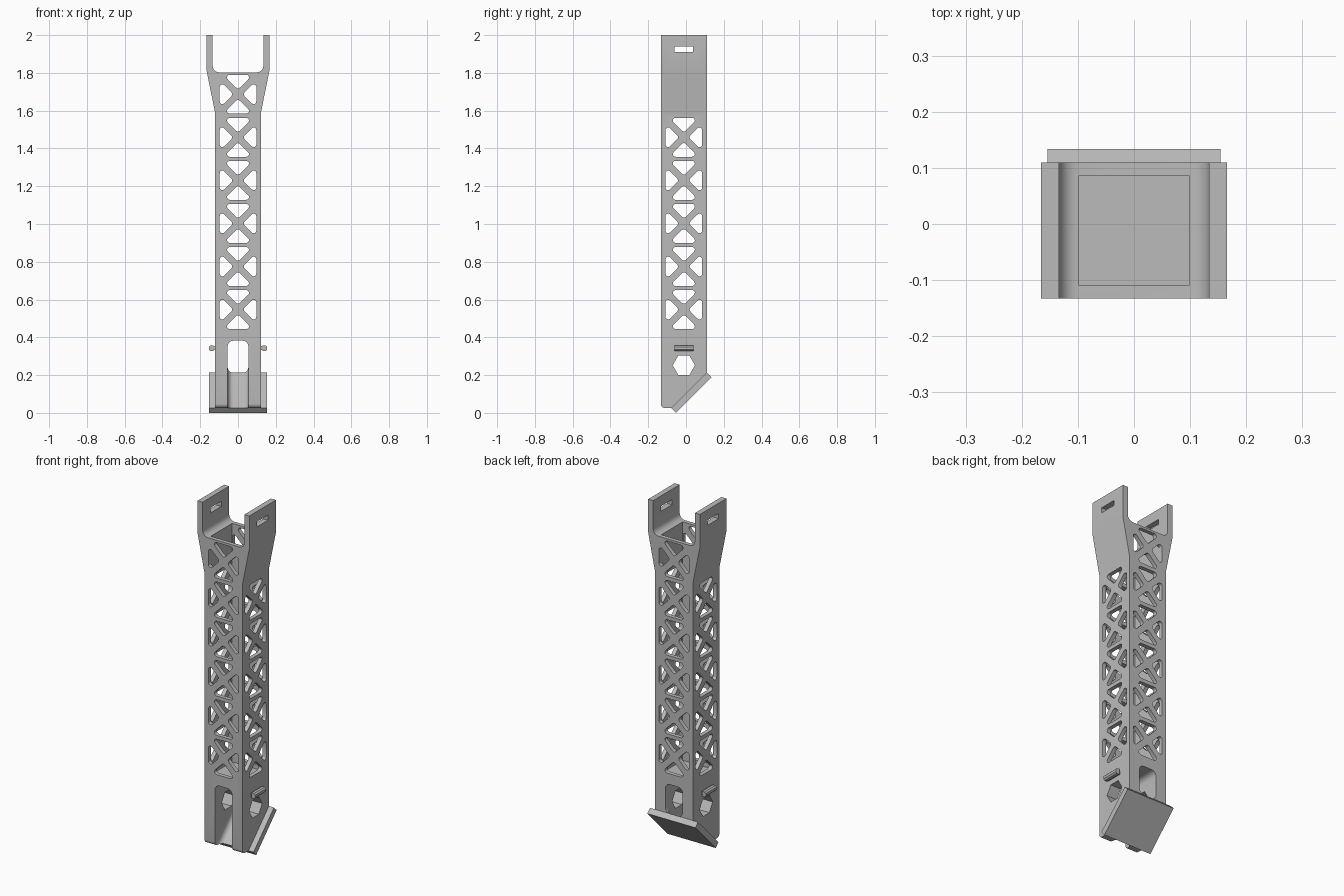
import bpy, bmesh, math
from mathutils import Vector

cube = bpy.data.objects.get("Cube")
if cube:
    bpy.data.objects.remove(cube)

CY = -0.0115            # depth centre of the square tube
HALF = 0.1215           # half width of the tube
INNER = 0.098           # half width of the cavity

grey = bpy.data.materials.new("mid_grey")
grey.use_nodes = True
COLOUR = (0.5, 0.5, 0.5, 1)
grey.diffuse_color = COLOUR
grey.node_tree.nodes["Principled BSDF"].inputs["Base Color"].default_value = COLOUR


def rounded(points, steps=5):
    """Outline from (a, b, radius) corners, each rounded with an arc."""
    out, n = [], len(points)
    for i, (a, b, r) in enumerate(points):
        p = Vector((a, b))
        if r == 0:
            out.append(p)
            continue
        u = (Vector(points[i - 1][:2]) - p).normalized()
        v = (Vector(points[(i + 1) % n][:2]) - p).normalized()
        half = u.angle(v) / 2
        mid = (u + v).normalized()
        centre = p + mid * r / math.sin(half)
        start = p + u * r / math.tan(half) - centre
        sweep = math.pi - 2 * half
        if start.x * mid.y - start.y * mid.x > 0:
            sweep = -sweep
        # the arc bulges towards the corner
        for k in range(steps + 1):
            t = sweep * k / steps
            c, s = math.cos(t), math.sin(t)
            out.append(centre + Vector((start.x * c - start.y * s,
                                        start.x * s + start.y * c)))
    return out


def rect(a0, a1, b0, b1, r=0):
    return rounded([(a0, b0, r), (a1, b0, r), (a1, b1, r), (a0, b1, r)])


def prism(name, outlines, axis, lo, hi):
    """Extrude outlines along x (outline is y, z) or y (outline is x, z)."""
    bm = bmesh.new()
    for outline in outlines:
        ends = []
        for d in (lo, hi):
            ends.append([bm.verts.new((d, p[0], p[1]) if axis == "x" else (p[0], d, p[1]))
                         for p in outline])
        bm.faces.new(ends[0])
        bm.faces.new(ends[1][::-1])
        n = len(outline)
        for i in range(n):
            j = (i + 1) % n
            bm.faces.new((ends[0][j], ends[0][i], ends[1][i], ends[1][j]))
    bmesh.ops.recalc_face_normals(bm, faces=bm.faces)
    mesh = bpy.data.meshes.new(name)
    bm.to_mesh(mesh)
    bm.free()
    mesh.materials.append(grey)
    obj = bpy.data.objects.new(name, mesh)
    bpy.context.collection.objects.link(obj)
    return obj


def boolean(target, cutter, operation="DIFFERENCE"):
    mod = target.modifiers.new("cut", "BOOLEAN")
    mod.object, mod.operation, mod.solver = cutter, operation, "EXACT"
    bpy.context.view_layer.objects.active = target
    bpy.ops.object.modifier_apply(modifier=mod.name)
    bpy.data.objects.remove(cutter)


def truss_cell(ca, cb, half=0.103, wide=0.097, web=0.025, r=0.014):
    """Four rounded triangles left open by crossed struts."""
    cells = []
    for sx, sy in ((1, 0), (-1, 0), (0, 1), (0, -1)):
        reach = wide if sx else half
        side = reach - web
        tri = [(web, 0), (reach, side), (reach, -side)]
        cells.append(rounded([(ca + d * sx - w * sy, cb + d * sy + w * sx, r)
                              for d, w in tri]))
    return cells


levels = [0.547 + 0.228 * k for k in range(6)]

# Tube with flared shoulders and two fork ears
right_half = [(HALF, 0, 0), (HALF, 1.59, 0), (0.166, 1.81, 0),
              (0.166, 2, 0), (0.134, 2, 0), (0.134, 1.803, 0.034)]
outline = rounded(right_half + [(-a, b, r) for a, b, r in reversed(right_half)])
body = prism("lattice_leg", [outline], "y", -0.3, 0.3)

# Side silhouette with the rounded toe and slanted heel
side = rounded([(CY - HALF, 2.1, 0), (CY - HALF, 0.026, 0.022),
                (-0.077, 0.026, 0), (CY + HALF, 0.213, 0), (CY + HALF, 2.1, 0)])
boolean(body, prism("side_cutter", [side], "x", -0.4, 0.4), "INTERSECT")

# Hollow core
core = prism("core_cutter", [rect(-INNER, INNER, 0.42, 1.9)], "y",
             CY - INNER, CY + INNER)
boolean(body, core)

# Front and back openings: lattice and foot slot
holes = [rect(-0.055, 0.055, 0.212, 0.382, 0.03)]
for z in levels:
    holes += truss_cell(0, z)
boolean(body, prism("front_cutter", holes, "y", -0.3, 0.3))

# Side openings: lattice, hexagon and ear slots
holes = [rect(-0.062, 0.038, 1.91, 1.94),
         [(CY + 0.059 * math.cos(k * math.pi / 3), 0.252 + 0.059 * math.sin(k * math.pi / 3))
          for k in range(6)]]
for z in levels[:5]:
    holes += truss_cell(CY, z)
boolean(body, prism("side_hole_cutter", holes, "x", -0.3, 0.3))

# Filleted ramp channel running down behind the foot slot
ramp = prism("ramp_cutter", [rect(-0.055, 0.055, 0, 0.225, 0.03)], "y", -0.5, 0)
ramp.rotation_euler.x = math.pi / 4
ramp.location = (0, CY + HALF, 0.215)
bpy.context.view_layer.update()
boolean(body, ramp)

# Slanted sole plate
sole = prism("sole_plate", [[(-0.077, 0.026), (0.11, 0.213), (0.134, 0.189), (-0.053, 0)]],
             "x", -0.154, 0.154)

# Side pegs with a narrow neck and wider head
parts = [body, sole]
for label, s in (("left", 1), ("right", -1)):
    y0, y1 = CY - 0.05, CY + 0.05
    parts.append(prism(label + "_peg_neck", [rect(y0 + 0.006, y1 - 0.006, 0.333, 0.353)], "x",
                       *sorted((s * 0.118, s * 0.134))))
    head = [(s * 0.13, 0.328), (s * 0.146, 0.328), (s * 0.154, 0.336),
            (s * 0.154, 0.35), (s * 0.146, 0.358), (s * 0.13, 0.358)]
    parts.append(prism(label + "_peg_head", [head], "y", y0, y1))

bpy.ops.object.select_all(action="DESELECT")
for obj in parts:
    obj.select_set(True)
bpy.context.view_layer.objects.active = body
bpy.ops.object.shade_smooth_by_angle(angle=math.radians(25))
